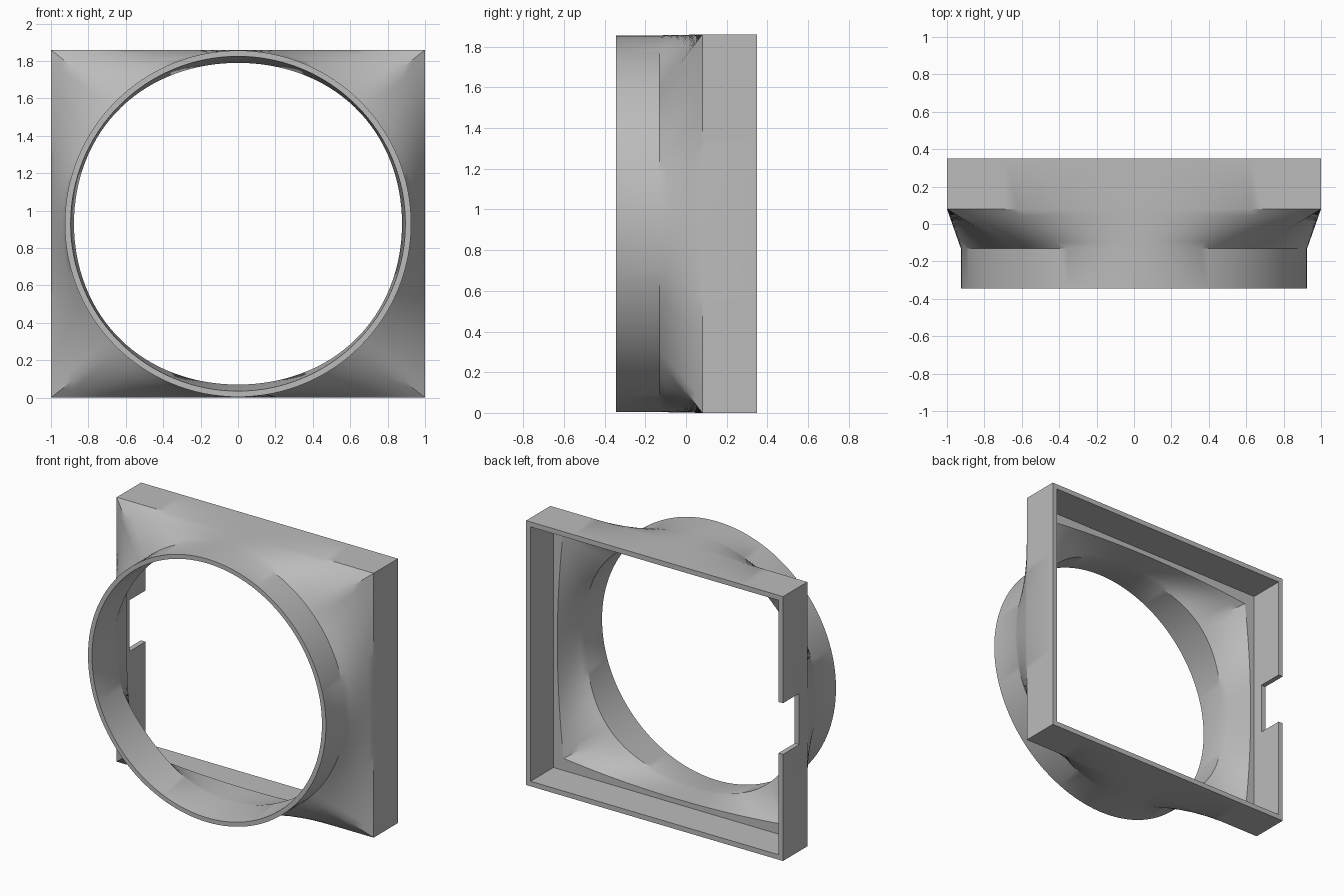
import bpy, bmesh, math

cube = bpy.data.objects.get("Cube")
if cube:
    bpy.data.objects.remove(cube, do_unlink=True)

HALF_X, HALF_Z = 1.0, 0.93
WALL = 0.035
STEPS = 32                      # points along each side of the square

grey = bpy.data.materials.new("plain_grey")
grey.use_nodes = True
grey.diffuse_color = (0.5, 0.5, 0.5, 1)
grey.node_tree.nodes["Principled BSDF"].inputs["Base Color"].default_value = grey.diffuse_color


def around():
    """Yield side number and position -1..1 along that side."""
    for side in range(4):
        for i in range(STEPS):
            yield side, 2 * i / STEPS - 1


def angle(side, t):
    return (side + t / 2) * math.pi / 2


def circle(radius, y):
    return [(radius * math.cos(angle(s, t)), y, radius * math.sin(angle(s, t)))
            for s, t in around()]


def square(hx, hz, y, bow=0.0):
    """Rectangle whose sides bow outward, pulling the corners in by bow."""
    points = []
    for s, t in around():
        u, v = 1, t
        for _ in range(s):
            u, v = -v, u
        points.append((u * (hx - bow * v * v), y, v * (hz - bow * u * u)))
    return points


def throat():
    """Front edge of the inner transition, offset from the outer skin."""
    points = []
    for s, t in around():
        a = angle(s, t)
        diagonal = math.sin(2 * a) ** 2
        dip_x = 0.018 * math.cos(a) ** 4
        dip_z = 0.035 * math.sin(a) ** 4
        r = 0.895 - dip_x - dip_z
        points.append((r * math.cos(a), -0.13 + 0.06 * diagonal, r * math.sin(a)))
    return points


def loft(start, end, count):
    """Sections blended between two outlines, without the first."""
    return [[tuple(p + (q - p) * k / count for p, q in zip(a, b))
             for a, b in zip(start, end)] for k in range(1, count + 1)]


# Sections run back along the outside and return along the inside
collar_back = circle(0.926, -0.13)
ledge = square(0.935, 0.86, 0.095, 0.05)
sections = [circle(0.926, -0.345), collar_back]
sections += loft(collar_back, square(HALF_X, HALF_Z, 0.08), 6)
sections += [square(HALF_X, HALF_Z, 0.35),
             square(HALF_X - WALL, HALF_Z - WALL, 0.35),
             square(HALF_X - WALL, HALF_Z - WALL, 0.095),
             ledge]
sections += loft(ledge, throat(), 6)
sections += [circle(0.895, -0.345)]

bm = bmesh.new()
rings = [[bm.verts.new((x, y, z + HALF_Z)) for x, y, z in sec] for sec in sections]
for a, b in zip(rings, rings[1:] + rings[:1]):
    for i in range(len(a)):
        j = (i + 1) % len(a)
        bm.faces.new((a[i], a[j], b[j], b[i]))
bmesh.ops.recalc_face_normals(bm, faces=bm.faces)
mesh = bpy.data.meshes.new("duct_adapter")
bm.to_mesh(mesh)
bm.free()
mesh.materials.append(grey)
adapter = bpy.data.objects.new("duct_adapter", mesh)
bpy.context.collection.objects.link(adapter)

# Notch in the rear edge of the right wall
bpy.ops.mesh.primitive_cube_add(size=1, location=(-1, 0.32, HALF_Z))
cutter = bpy.context.object
cutter.name = "notch_cutter"
cutter.scale = (0.16, 0.3, 0.36)
cutter.hide_render = True
cutter.data.materials.append(grey)

bpy.ops.object.select_all(action='DESELECT')
adapter.select_set(True)
bpy.context.view_layer.objects.active = adapter
cut = adapter.modifiers.new("notch", 'BOOLEAN')
cut.operation = 'DIFFERENCE'
cut.solver = 'EXACT'
cut.object = cutter
bpy.ops.object.modifier_apply(modifier=cut.name)
bpy.data.objects.remove(cutter, do_unlink=True)

bpy.ops.object.shade_smooth_by_angle(angle=math.radians(30))
